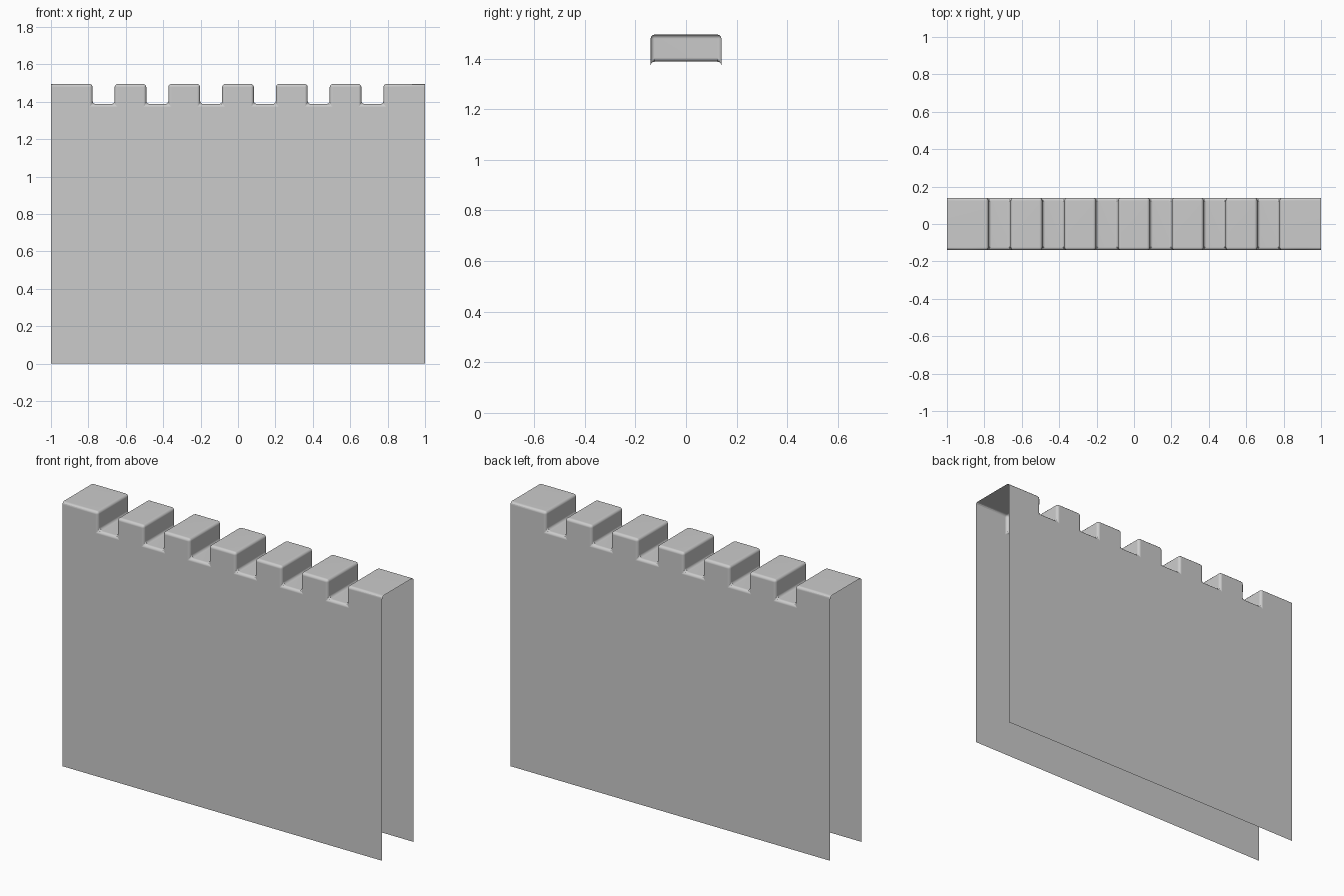
import bpy, bmesh

if "Cube" in bpy.data.objects:
    bpy.data.objects.remove(bpy.data.objects["Cube"])

HALF_Y, TOP, FLOOR = 0.14, 1.495, 1.388
NOTCH_STEP, NOTCH_HALF, ROUND = 0.2875, 0.059, 0.016

# Front outline of the battlement wall, left to right along the top
outline = [(-1, 0), (-1, TOP)]
for i in range(6):
    c = (i - 2.5) * NOTCH_STEP
    outline += [(c - NOTCH_HALF, TOP), (c - NOTCH_HALF, FLOOR),
                (c + NOTCH_HALF, FLOOR), (c + NOTCH_HALF, TOP)]
outline += [(1, TOP), (1, 0)]

# Extrude the outline through the wall thickness
bm = bmesh.new()
face = bm.faces.new([bm.verts.new((x, -HALF_Y, z)) for x, z in outline])
ext = bmesh.ops.extrude_face_region(bm, geom=[face], use_keep_orig=True)
moved = [v for v in ext["geom"] if isinstance(v, bmesh.types.BMVert)]
bmesh.ops.translate(bm, verts=moved, vec=(0, 2 * HALF_Y, 0))
bmesh.ops.recalc_face_normals(bm, faces=bm.faces)


def open_side(f):
    co = [v.co for v in f.verts]
    return (all(abs(c.x) > 0.9999 for c in co)
            or all(c.z < 0.0001 for c in co))


# Round every battlement edge, leaving the ends and bottom sharp
edges = [e for e in bm.edges if not any(open_side(f) for f in e.link_faces)]
bmesh.ops.bevel(bm, geom=edges, offset=ROUND, segments=3, profile=0.5,
                affect='EDGES', clamp_overlap=True)

# The wall is a shell: both ends and the bottom are open
bmesh.ops.delete(bm, geom=[f for f in bm.faces if open_side(f)], context='FACES')

mesh = bpy.data.meshes.new("battlement_wall")
bm.to_mesh(mesh)
bm.free()
wall = bpy.data.objects.new("battlement_wall", mesh)
bpy.context.collection.objects.link(wall)
bpy.context.view_layer.objects.active = wall
wall.select_set(True)
bpy.ops.object.shade_smooth_by_angle()
wall.modifiers.new("even_shading", 'WEIGHTED_NORMAL').keep_sharp = True
